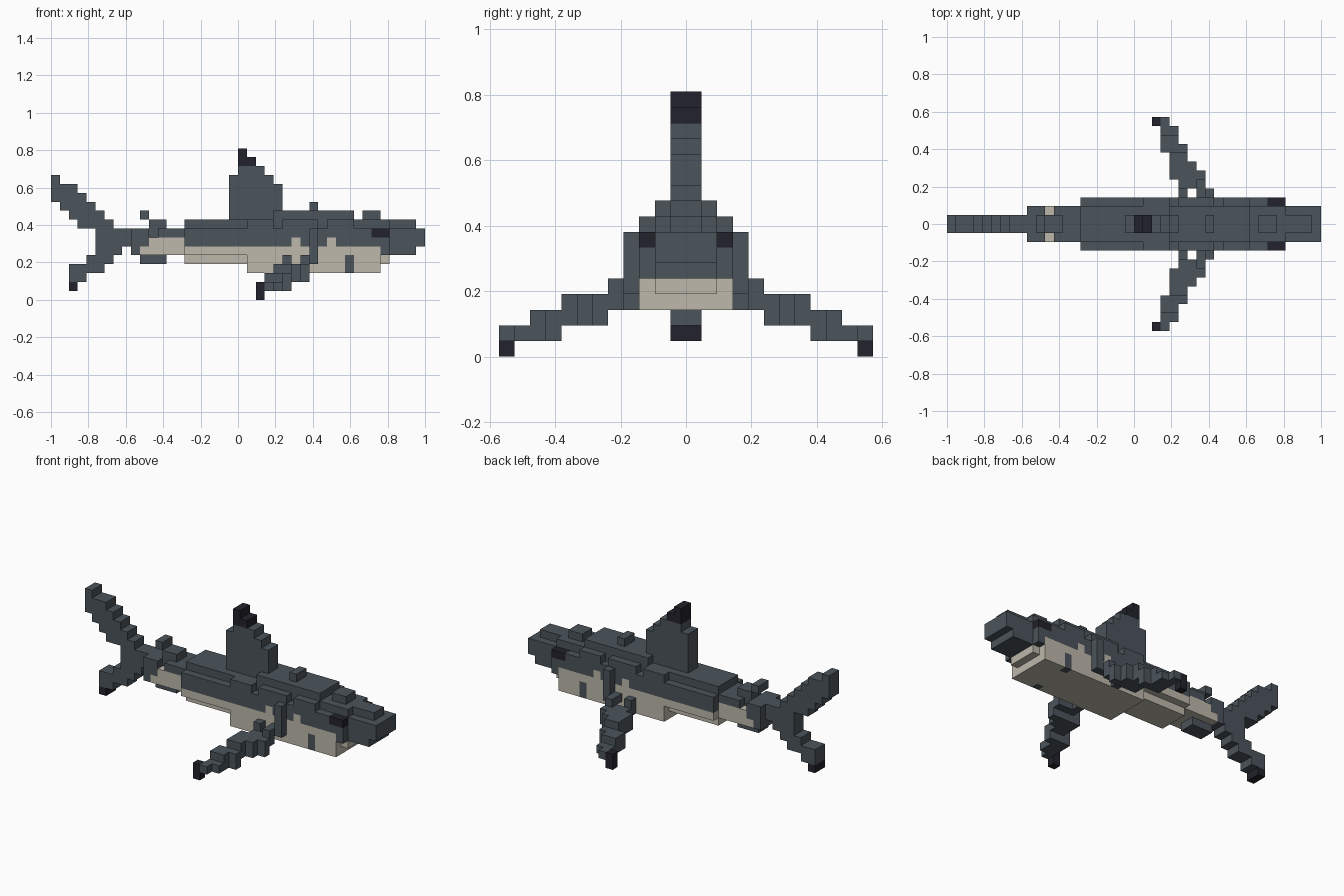
import bpy

UNIT = 1 / 21          # edge of one block
GREY, CREAM, BLACK = range(3)

old = bpy.data.objects.get("Cube")
if old:
    bpy.data.objects.remove(old, do_unlink=True)


def make_material(name, rgb):
    mat = bpy.data.materials.new(name)
    mat.use_nodes = True
    mat.diffuse_color = (*rgb, 1)
    bsdf = mat.node_tree.nodes["Principled BSDF"]
    bsdf.inputs["Base Color"].default_value = (*rgb, 1)
    bsdf.inputs["Roughness"].default_value = 0.9
    return mat


materials = [
    make_material("slate_grey", (0.07, 0.088, 0.105)),
    make_material("belly_cream", (0.51, 0.48, 0.41)),
    make_material("tip_black", (0.016, 0.016, 0.025)),
]

cells = {}             # block position -> (part, colour)


def fill(part, colour, x, y, z):
    """Fill a block range, mirrored across the y = 0 plane."""
    for i in range(*x):
        for j in range(*y):
            for k in range(*z):
                cells[i, j, k] = cells[i, -1 - j, k] = (part, colour)


def columns(part, start, spans, half_width=1):
    """Fill one column per x step from (bottom, top) spans."""
    for step, span in enumerate(spans):
        fill(part, GREY, (start + step, start + step + 1), (0, half_width), span)


# Body core, flanks and raised back
fill("body", GREY, (-16, -12), (0, 1), (6, 8))
fill("body", GREY, (-13, -12), (0, 1), (6, 8))
fill("body", GREY, (-12, -6), (0, 2), (5, 8))
fill("body", GREY, (-10, -8), (0, 1), (8, 9))
fill("body", GREY, (-11, -10), (0, 1), (9, 10))
fill("body", GREY, (-6, 17), (0, 3), (5, 8))
fill("body", GREY, (-6, 17), (0, 2), (8, 9))
for span in ((1, 4), (5, 9), (10, 13)):
    fill("body", GREY, span, (2, 3), (8, 9))
fill("body", GREY, (4, 13), (0, 2), (9, 10))
fill("body", GREY, (8, 9), (0, 1), (10, 11))
fill("body", GREY, (14, 16), (0, 1), (9, 10))

# Snout
fill("snout", GREY, (17, 20), (0, 2), (5, 8))
fill("snout", GREY, (17, 20), (0, 1), (8, 9))
fill("snout", GREY, (20, 21), (0, 2), (6, 8))

# Belly, rear flank and lower jaw
fill("belly", CREAM, (-11, -6), (0, 2), (5, 6))
fill("belly", CREAM, (-10, -6), (0, 2), (6, 7))
fill("belly", CREAM, (-6, 16), (0, 3), (5, 6))
fill("belly", CREAM, (-6, 1), (0, 2), (4, 5))
fill("belly", CREAM, (1, 16), (0, 3), (3, 5))
fill("belly", CREAM, (16, 17), (0, 2), (4, 5))
for bump in (6, 10):
    fill("belly", CREAM, (bump, bump + 1), (2, 3), (6, 7))
fill("body", GREY, (12, 13), (2, 3), (3, 5))

# Notch beside the tail root, and the small rear underside fin
for side in (1, -2):
    cells.pop((-10, side, 7), None)
fill("rear_fin", GREY, (-11, -8), (0, 1), (4, 5))

# Eyes
fill("eyes", BLACK, (15, 17), (2, 3), (7, 8))

# Dorsal fin with dark tip
columns("dorsal_fin", -1, [(9, 14), (9, 17), (9, 16), (9, 15), (9, 14), (9, 13)])
fill("dorsal_fin", BLACK, (0, 1), (0, 1), (15, 17))
fill("dorsal_fin", BLACK, (1, 2), (0, 1), (15, 16))

# Tail lobes with dark lower tip
columns("upper_tail", -21,
        [(11, 14), (10, 13), (9, 13), (8, 12), (8, 11), (7, 10), (6, 9)])
columns("lower_tail", -19,
        [(1, 4), (2, 4), (3, 5), (3, 6), (4, 7), (5, 7)])
fill("lower_tail", BLACK, (-19, -18), (0, 1), (1, 2))

# Pectoral fins, stepping outward, down and back
fill("pectoral_fins", GREY, (8, 9), (3, 4), (4, 8))
fill("pectoral_fins", GREY, (5, 6), (3, 4), (3, 5))
fill("pectoral_fins", GREY, (7, 8), (3, 5), (4, 5))
fill("pectoral_fins", GREY, (5, 6), (4, 5), (3, 4))
fill("pectoral_fins", GREY, (6, 8), (4, 5), (3, 4))
fin_rows = [((4, 8), (2, 4)), ((4, 7), (2, 4)), ((4, 6), (2, 4)),
            ((3, 6), (1, 3)), ((3, 5), (1, 3)), ((3, 5), (1, 2)), ((3, 4), (1, 2))]
for row, (x_span, z_span) in enumerate(fin_rows, 5):
    fill("pectoral_fins", GREY, x_span, (row, row + 1), z_span)
fill("pectoral_fins", BLACK, (2, 3), (11, 12), (0, 2))


def build_part(part):
    """Make a mesh from the exposed faces of one part's blocks."""
    index, faces, colours = {}, [], []
    for cell, (owner, colour) in cells.items():
        if owner != part:
            continue
        for axis in range(3):
            u, v = (axis + 1) % 3, (axis + 2) % 3
            for side in (0, 1):
                neighbour = list(cell)
                neighbour[axis] += 2 * side - 1
                if tuple(neighbour) in cells:
                    continue
                face = []
                for du, dv in ((0, 0), (1, 0), (1, 1), (0, 1)):
                    corner = list(cell)
                    corner[axis] += side
                    corner[u] += du
                    corner[v] += dv
                    face.append(index.setdefault(tuple(corner), len(index)))
                faces.append(face if side else face[::-1])
                colours.append(colour)
    mesh = bpy.data.meshes.new(part)
    mesh.from_pydata([[c * UNIT for c in p] for p in index], [], faces)
    for mat in materials:
        mesh.materials.append(mat)
    for poly, colour in zip(mesh.polygons, colours):
        poly.material_index = colour
    mesh.update()
    bpy.context.collection.objects.link(bpy.data.objects.new(part, mesh))


for part_name in sorted({owner for owner, _ in cells.values()}):
    build_part(part_name)
